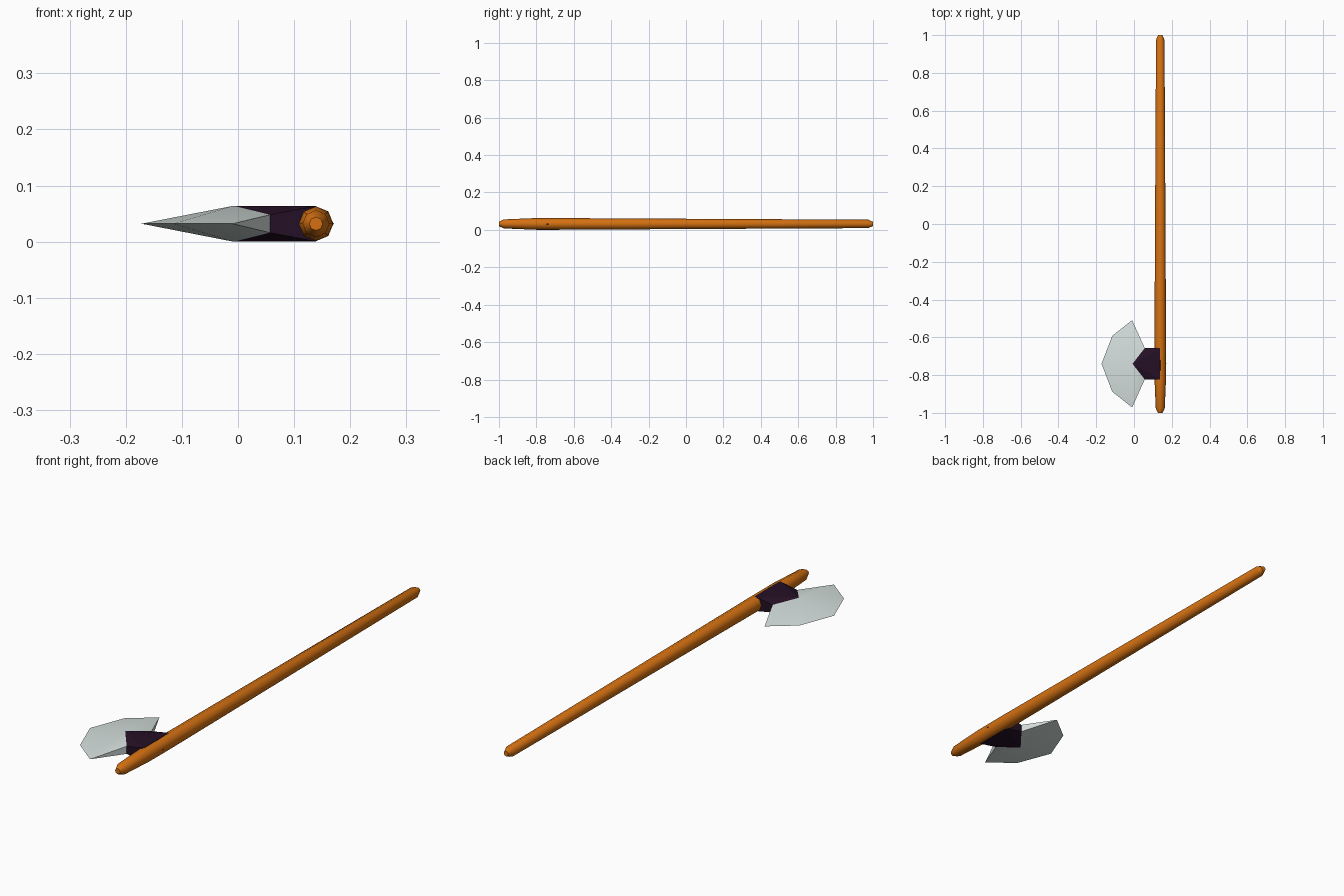
import bpy, math

if "Cube" in bpy.data.objects:
    bpy.data.objects.remove(bpy.data.objects["Cube"])

Y0, Z0, HX = -0.74, 0.032, 0.139   # head centre along the handle, mid height, handle x


def material(name, rgb):
    m = bpy.data.materials.new(name)
    m.diffuse_color = (*rgb, 1)
    m.use_nodes = True
    m.node_tree.nodes["Principled BSDF"].inputs["Base Color"].default_value = m.diffuse_color
    return m


def build(name, verts, faces, mat, smooth=None):
    me = bpy.data.meshes.new(name)
    me.from_pydata(verts, [], faces)
    me.materials.append(mat)
    ob = bpy.data.objects.new(name, me)
    bpy.context.collection.objects.link(ob)
    bpy.ops.object.select_all(action='DESELECT')
    ob.select_set(True)
    bpy.context.view_layer.objects.active = ob
    bpy.ops.object.mode_set(mode='EDIT')
    bpy.ops.mesh.select_all(action='SELECT')
    bpy.ops.mesh.remove_doubles(threshold=0.0005)
    bpy.ops.mesh.normals_make_consistent(inside=False)
    bpy.ops.object.mode_set(mode='OBJECT')
    if smooth:
        bpy.ops.object.shade_smooth_by_angle(angle=math.radians(smooth))
    return ob


def mirrored(tris):
    """Repeat polygons (x, dy, dz) on all four sides of the head's two mirror planes."""
    verts, faces = [], []
    for sy in (1, -1):
        for sz in (1, -1):
            for t in tris:
                faces.append(range(len(verts), len(verts) + len(t)))
                verts += [(x, Y0 + sy * y, Z0 + sz * z) for x, y, z in t]
    return verts, faces


wood = material("orange wood", (0.66, 0.165, 0.006))
steel = material("pale steel", (0.66, 0.74, 0.72))
wrap = material("dark binding", (0.018, 0.005, 0.018))

# handle: tapered eight-sided shaft with blunt ends
rings = [(-1, .012), (-.975, .024), (-.82, .0305), (-.66, .031), (.975, .0225), (1, .011)]
N = 8
verts = [(HX + r * math.cos(i * math.tau / N), y, Z0 + r * math.sin(i * math.tau / N))
         for y, r in rings for i in range(N)]
faces = [(k * N + i, k * N + (i + 1) % N, (k + 1) * N + (i + 1) % N, (k + 1) * N + i)
         for k in range(len(rings) - 1) for i in range(N)]
faces += [range(N), range((len(rings) - 1) * N, len(rings) * N)]
build("handle", verts, faces, wood, 50)

# shared head points, as offsets from the head centre
socket = (-0.008, 0, 0.032)
neck, neck_mid = (0.057, 0.083, 0.016), (0.057, 0.083, 0)
rear, rear_mid = (0.138, 0.083, 0.031), (0.138, 0.083, 0)
ridge, back = (0.138, 0, 0.032), (0.171, 0, 0)

# blade: curved cutting edge, thickest at the socket
tip, curve, front = (-0.010, 0.231, 0), (-0.115, 0.148, 0), (-0.172, 0, 0)
build("blade", *mirrored([(socket, neck, tip), (socket, tip, curve),
                          (socket, curve, front), (neck, neck_mid, tip)]), steel, 60)

# binding: dark block joining the blade to the handle
build("binding", *mirrored([(socket, neck, rear), (socket, rear, ridge),
                            (neck, neck_mid, rear_mid, rear),
                            (ridge, rear, back), (rear, rear_mid, back)]), wrap)
